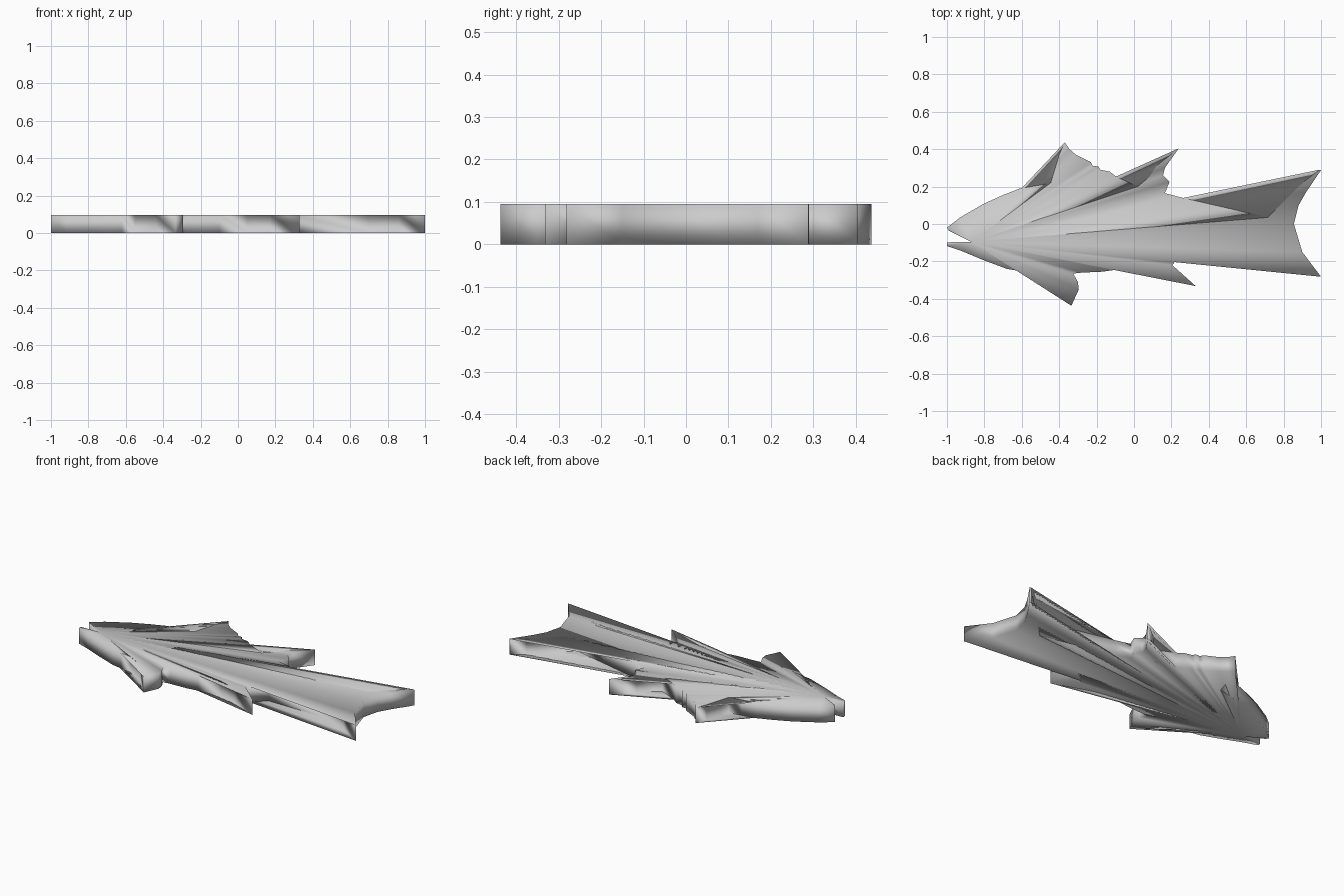
import bpy

THICK = 0.095

# Fish outline, clockwise from the corner of the mouth
mouth = [(-0.87, -0.095), (-0.99, -0.035), (-1.0, -0.02)]
back = [(-0.93, 0.035), (-0.80, 0.11), (-0.70, 0.155), (-0.61, 0.19)]
first_dorsal = [(-0.52, 0.205), (-0.445, 0.22), (-0.43, 0.27), (-0.40, 0.37), (-0.37, 0.437),
                (-0.345, 0.40), (-0.31, 0.37), (-0.23, 0.33), (-0.22, 0.31), (-0.19, 0.308),
                (-0.18, 0.29), (-0.13, 0.28), (-0.09, 0.25)]
second_dorsal = [(0.02, 0.20), (0.08, 0.25), (0.12, 0.31), (0.24, 0.405),
                 (0.165, 0.30), (0.155, 0.26), (0.19, 0.225), (0.165, 0.165)]
tail = [(0.26, 0.14), (0.50, 0.085), (0.715, 0.035), (0.87, 0.19), (0.92, 0.235), (0.99, 0.29),
        (1.0, 0.288), (0.92, 0.17), (0.88, 0.10), (0.855, 0.0), (0.90, -0.15), (1.0, -0.282),
        (0.86, -0.205), (0.70, -0.13), (0.30, -0.13)]
anal_fin = [(0.22, -0.20), (0.205, -0.22), (0.33, -0.332), (0.17, -0.275), (0.05, -0.235)]
belly = [(-0.10, -0.245), (-0.17, -0.255), (-0.28, -0.26), (-0.325, -0.265)]
pelvic_fin = [(-0.30, -0.31), (-0.295, -0.35), (-0.335, -0.437), (-0.44, -0.32), (-0.55, -0.26)]
lower_jaw = [(-0.62, -0.25), (-0.68, -0.24), (-0.80, -0.195), (-0.92, -0.145),
             (-1.0, -0.118), (-1.0, -0.098)]

outline = (mouth + back + first_dorsal + second_dorsal + tail + anal_fin
           + belly + pelvic_fin + lower_jaw)
n = len(outline)
verts = [(x, y, z) for z in (0, THICK) for x, y in outline]

# Side walls, then the two caps fanned out from the mouth corner
faces = [(i, i + n, (i + 1) % n + n, (i + 1) % n) for i in range(n)]
for i in range(1, n - 1):
    faces.append((0, i, i + 1))
    faces.append((n, n + i + 1, n + i))

mesh = bpy.data.meshes.new("flat_fish")
mesh.from_pydata(verts, [], faces)
mesh.shade_smooth()
fish = bpy.data.objects.new("flat_fish", mesh)
bpy.context.collection.objects.link(fish)
